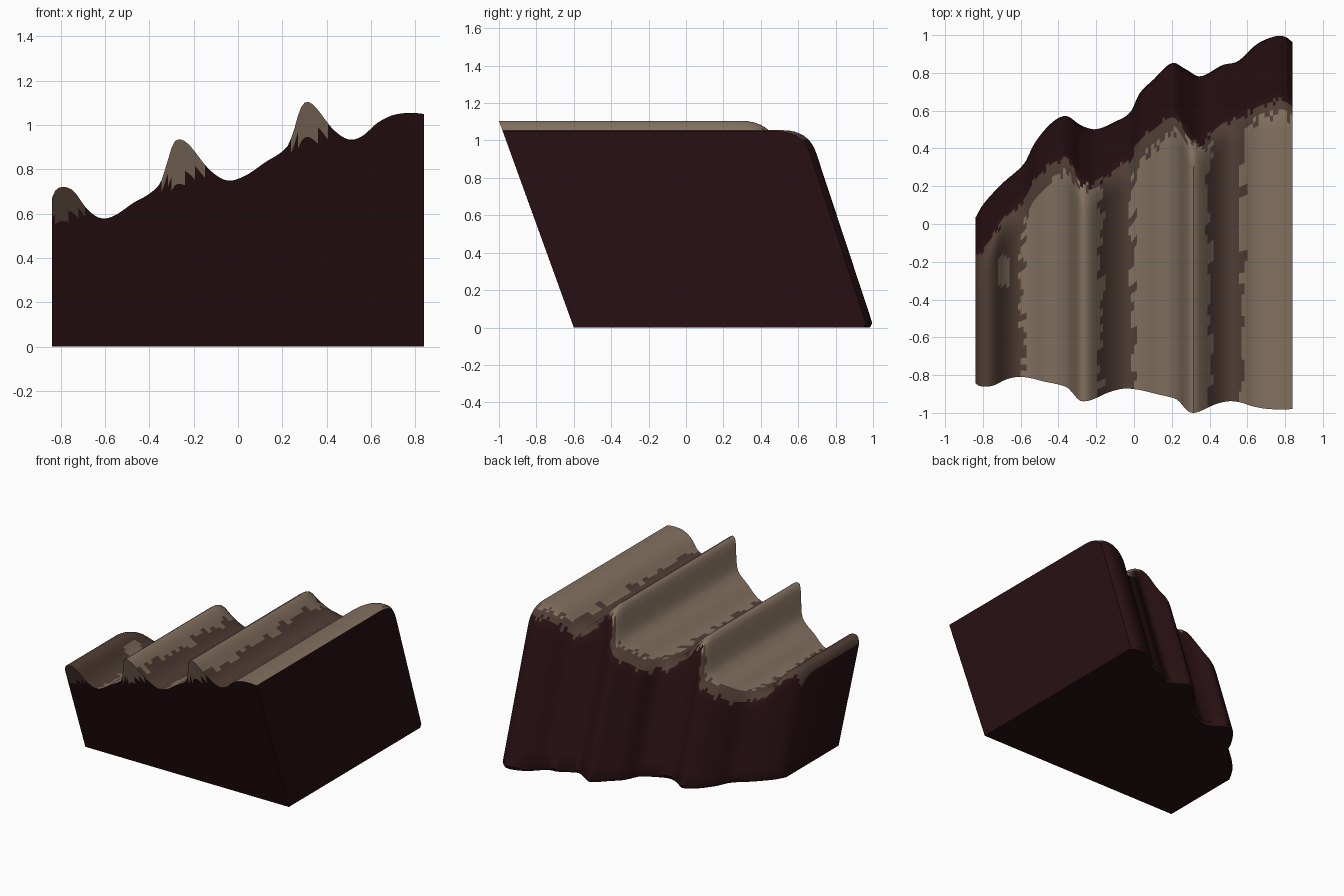
import bpy, bmesh, math, random

old = bpy.data.objects.get("Cube")
if old:
    bpy.data.objects.remove(old, do_unlink=True)
random.seed(4)

HALF = 0.84          # half width
LEAN = 0.362         # forward lean of the front wall
BACK_LEAN = 0.33     # lean of the rear slope
COLUMNS, FRONT_STEPS, TOP_STEPS, ROUND_STEPS, BACK_STEPS = 112, 14, 24, 8, 8

# Ridge profile (x, z) and foot line of the rear slope (x, y)
RIDGES = [(-.84, .67), (-.82, .71), (-.78, .72), (-.74, .7), (-.68, .62), (-.62, .58),
          (-.56, .59), (-.47, .65), (-.4, .69), (-.35, .74), (-.32, .83), (-.29, .92),
          (-.26, .935), (-.22, .91), (-.13, .8), (-.05, .75), (.03, .77), (.12, .83),
          (.22, .9), (.25, .97), (.28, 1.07), (.31, 1.105), (.35, 1.08), (.43, .98),
          (.5, .935), (.56, .95), (.63, 1.01), (.7, 1.045), (.78, 1.055), (.84, 1.05)]
FOOT = [(-.84, .04), (-.8, .11), (-.7, .22), (-.58, .33), (-.53, .43), (-.44, .54),
        (-.36, .58), (-.28, .53), (-.2, .51), (-.1, .55), (-.02, .6), (.03, .7),
        (.1, .77), (.2, .86), (.27, .83), (.35, .79), (.47, .85), (.55, .87),
        (.65, .96), (.74, 1), (.8, 1), (.84, .97)]


def smooth_curve(points, x):
    """Cubic interpolation through points ordered along x."""
    last = len(points) - 1
    i = max(k for k in range(last) if points[k][0] <= x + 1e-6)

    def slope(k):
        a, b = points[max(k - 1, 0)], points[min(k + 1, last)]
        return (b[1] - a[1]) / (b[0] - a[0])

    (x0, v0), (x1, v1) = points[i], points[i + 1]
    w = x1 - x0
    t = (x - x0) / w
    s = 1 - t
    return (v0 * s * s * (1 + 2 * t) + v1 * t * t * (3 - 2 * t)
            + w * t * s * (slope(i) * s - slope(i + 1) * t))


def section(x):
    """Cross-section (y, z) from the front foot over the top to the rear foot."""
    top, foot = smooth_curve(RIDGES, x), smooth_curve(FOOT, x)
    pts = []
    for k in range(FRONT_STEPS):
        z = top * k / FRONT_STEPS
        pts.append((-0.6 - LEAN * z, z))
    # Flat run, then a rounded shoulder
    front = -0.6 - LEAN * top
    edge = foot - BACK_LEAN * top
    end = edge - 0.14
    for k in range(TOP_STEPS):
        pts.append((front + (end - front) * k / TOP_STEPS, top))
    low = top - 0.12
    shoulder = foot - BACK_LEAN * low
    for k in range(ROUND_STEPS):
        t = k / ROUND_STEPS
        a, b, c = (1 - t) ** 2, 2 * t * (1 - t), t * t
        pts.append((a * end + b * edge + c * shoulder, (a + b) * top + c * low))
    # Rear slope with a small softened foot
    for k in range(BACK_STEPS + 1):
        z = low + (0.025 - low) * k / BACK_STEPS
        pts.append((foot - BACK_LEAN * z, z))
    pts.append((foot - 0.02, 0))
    return pts


def make_material(name, color):
    mat = bpy.data.materials.new(name)
    mat.use_nodes = True
    mat.diffuse_color = (*color, 1)
    shader = mat.node_tree.nodes["Principled BSDF"]
    shader.inputs["Base Color"].default_value = (*color, 1)
    shader.inputs["Roughness"].default_value = 0.9
    return mat


MAROON, BROWN, TAN = range(3)
materials = [make_material("dark maroon rock", (.021, .005, .006)),
             make_material("brown soil", (.08, .047, .036)),
             make_material("tan earth", (.225, .165, .115))]

# Tan strips: left edge, right edge, distance of the rear end from the foot line
STRIPS = [(-.59, -.17, .32), (0, .4, .38), (.57, .9, .42)]
jitter = [[random.uniform(-.025, .025) for _ in range(2 * len(STRIPS))]
          for _ in range(TOP_STEPS + ROUND_STEPS)]


def in_strip(x, y, row):
    foot = smooth_curve(FOOT, x)
    for n, (left, right, gap) in enumerate(STRIPS):
        a, b = jitter[row][2 * n:2 * n + 2]
        if left + a < x < right + b and y < foot - gap + random.uniform(-.03, .03):
            return True
    return False


def pick_color(center, row):
    x, y, z = center
    if row < FRONT_STEPS:
        # Peaks spill over the front rim
        if z > min(0.84 + 0.33 * x, 1.02):
            return TAN if x > -0.5 else BROWN
        return MAROON
    row -= FRONT_STEPS
    edge = smooth_curve(FOOT, x) - BACK_LEAN * smooth_curve(RIDGES, x)
    if row >= TOP_STEPS + ROUND_STEPS or y > edge + random.uniform(-.02, .01):
        return MAROON
    small_patch = abs(x + .69) < .025 and abs(y + .25) < .08
    return TAN if small_patch or in_strip(x, y, row) else BROWN


# Sweep the cross-section over the width
bm = bmesh.new()
rings = []
for i in range(COLUMNS + 1):
    x = -HALF + 2 * HALF * i / COLUMNS
    rings.append([bm.verts.new((x, y, z)) for y, z in section(x)])
count = len(rings[0])
for a, b in zip(rings, rings[1:]):
    for j in range(count):
        k = (j + 1) % count
        face = bm.faces.new((a[j], b[j], b[k], a[k]))
        if j < count - 1:
            face.material_index = pick_color(face.calc_center_median(), j)

# Side walls
for ring in (rings[0], rings[-1]):
    bm.faces.new(ring).material_index = MAROON
bmesh.ops.recalc_face_normals(bm, faces=bm.faces)

mesh = bpy.data.meshes.new("ridged_ground_block")
bm.to_mesh(mesh)
bm.free()
for mat in materials:
    mesh.materials.append(mat)
block = bpy.data.objects.new("ridged_ground_block", mesh)
bpy.context.collection.objects.link(block)

# Smooth ridges, crisp wall edges
bpy.ops.object.select_all(action="DESELECT")
block.select_set(True)
bpy.context.view_layer.objects.active = block
bpy.ops.object.shade_smooth_by_angle(angle=math.radians(40))
